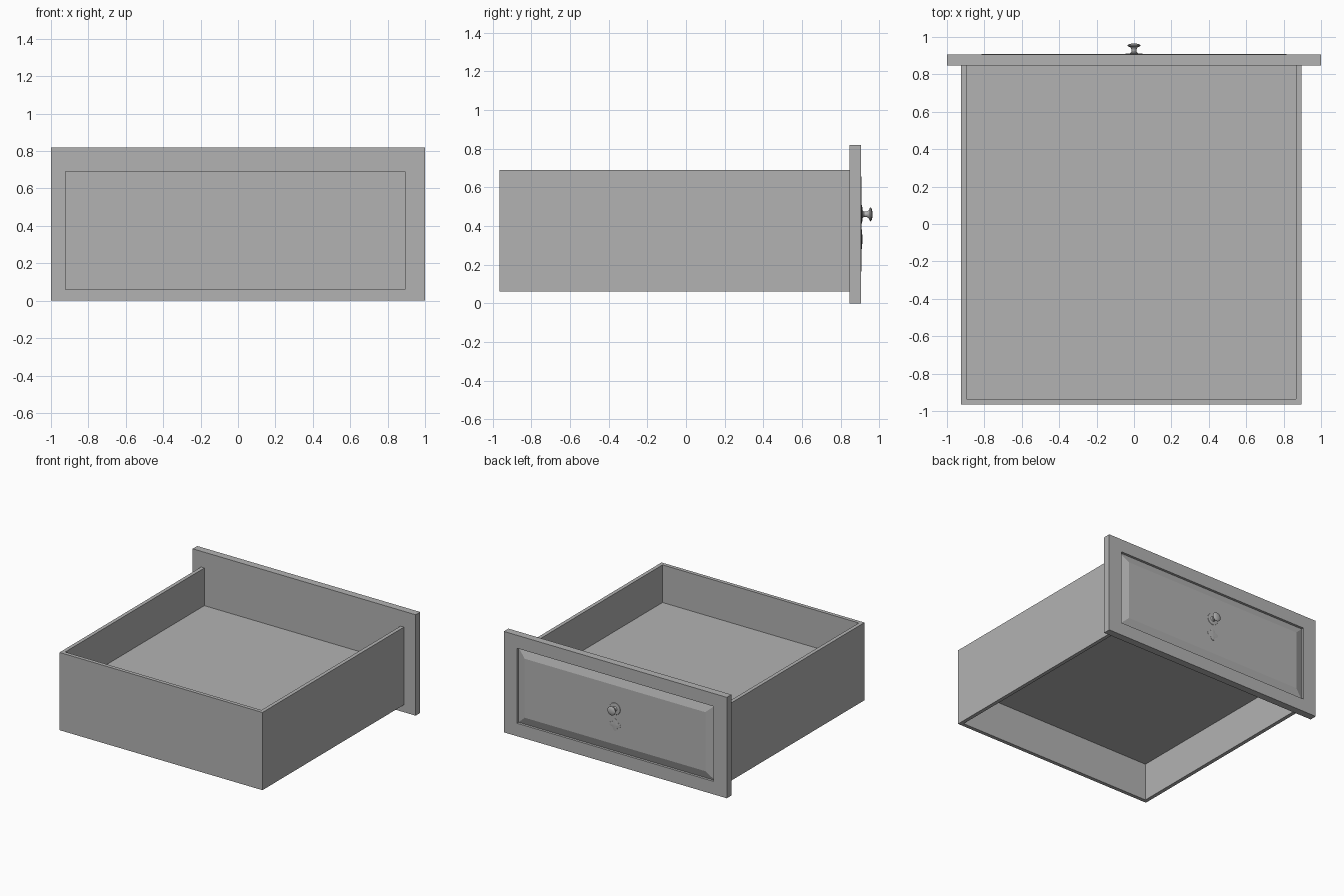
import bpy, bmesh, math

if "Cube" in bpy.data.objects:
    bpy.data.objects.remove(bpy.data.objects["Cube"])

grey = bpy.data.materials.new("dark_grey")
grey.diffuse_color = (0.45, 0.45, 0.45, 1)
grey.use_nodes = True
grey.node_tree.nodes["Principled BSDF"].inputs["Base Color"].default_value = grey.diffuse_color


def make_object(name, bm):
    bmesh.ops.recalc_face_normals(bm, faces=bm.faces)
    mesh = bpy.data.meshes.new(name)
    bm.to_mesh(mesh)
    bm.free()
    mesh.materials.append(grey)
    obj = bpy.data.objects.new(name, mesh)
    bpy.context.collection.objects.link(obj)
    return obj


def loft(name, rings):
    """Skin a list of equal-length point rings and cap both ends."""
    bm = bmesh.new()
    loops = [[bm.verts.new(p) for p in ring] for ring in rings]
    n = len(loops[0])
    for a, b in zip(loops, loops[1:]):
        for i in range(n):
            j = (i + 1) % n
            bm.faces.new((a[i], a[j], b[j], b[i]))
    bm.faces.new(loops[0])
    bm.faces.new(loops[-1])
    return make_object(name, bm)


def smooth(obj):
    bpy.context.view_layer.objects.active = obj
    obj.select_set(True)
    bpy.ops.object.shade_smooth_by_angle(angle=math.radians(40))
    obj.select_set(False)


def rect(x0, x1, z0, z1, y):
    return [(x0, y, z0), (x1, y, z0), (x1, y, z1), (x0, y, z1)]


def box(name, x0, x1, y0, y1, z0, z1):
    return loft(name, [rect(x0, x1, z0, z1, y0), rect(x0, x1, z0, z1, y1)])


def lobed_ring(r, y, z, lobe=0.0, sides=32):
    """Ring about an axis along y; lobe > 0 gives four soft points."""
    pts = []
    for i in range(sides):
        a = 2 * math.pi * i / sides
        k = r * (1 - lobe + lobe * math.cos(4 * a))
        pts.append((k * math.cos(a), y, z + k * math.sin(a)))
    return pts


# Tray: three thin walls, closed off by the face panel, floor set at mid height
L, R, BACK, FACE, T = -0.925, 0.895, -0.965, 0.847, 0.03
Z0, Z1 = 0.06, 0.69
box("left_wall", L, L + T, BACK, FACE, Z0, Z1)
box("right_wall", R - T, R, BACK, FACE, Z0, Z1)
box("end_wall", L + T, R - T, BACK, BACK + T, Z0, Z1)
box("floor", L + T, R - T, BACK + T, FACE, 0.365, 0.385)

# Face panel: frame, sunk groove and bevelled raised field (x inset, z inset, y)
steps = [(0, 0, FACE), (0, 0, 0.906), (0.118, 0.105, 0.906),
         (0.118, 0.105, 0.886), (0.19, 0.17, 0.909)]
loft("face_panel", [rect(-1 + mx, 1 - mx, mz, 0.818 - mz, y) for mx, mz, y in steps])

# Knob with its round base plate
profile = [(0.05, 0.907), (0.046, 0.911), (0.02, 0.913), (0.014, 0.92),
           (0.014, 0.935), (0.02, 0.945), (0.035, 0.952), (0.036, 0.956),
           (0.028, 0.961), (0.014, 0.9645), (0.004, 0.965)]
smooth(loft("knob", [lobed_ring(r, y, 0.46) for r, y in profile]))

# Keyhole plate: small four-pointed plate, gently domed
plate = [(0.052, 0.907), (0.05, 0.910), (0.02, 0.912)]
smooth(loft("keyhole_plate", [lobed_ring(r, y, 0.33, 0.18) for r, y in plate]))
